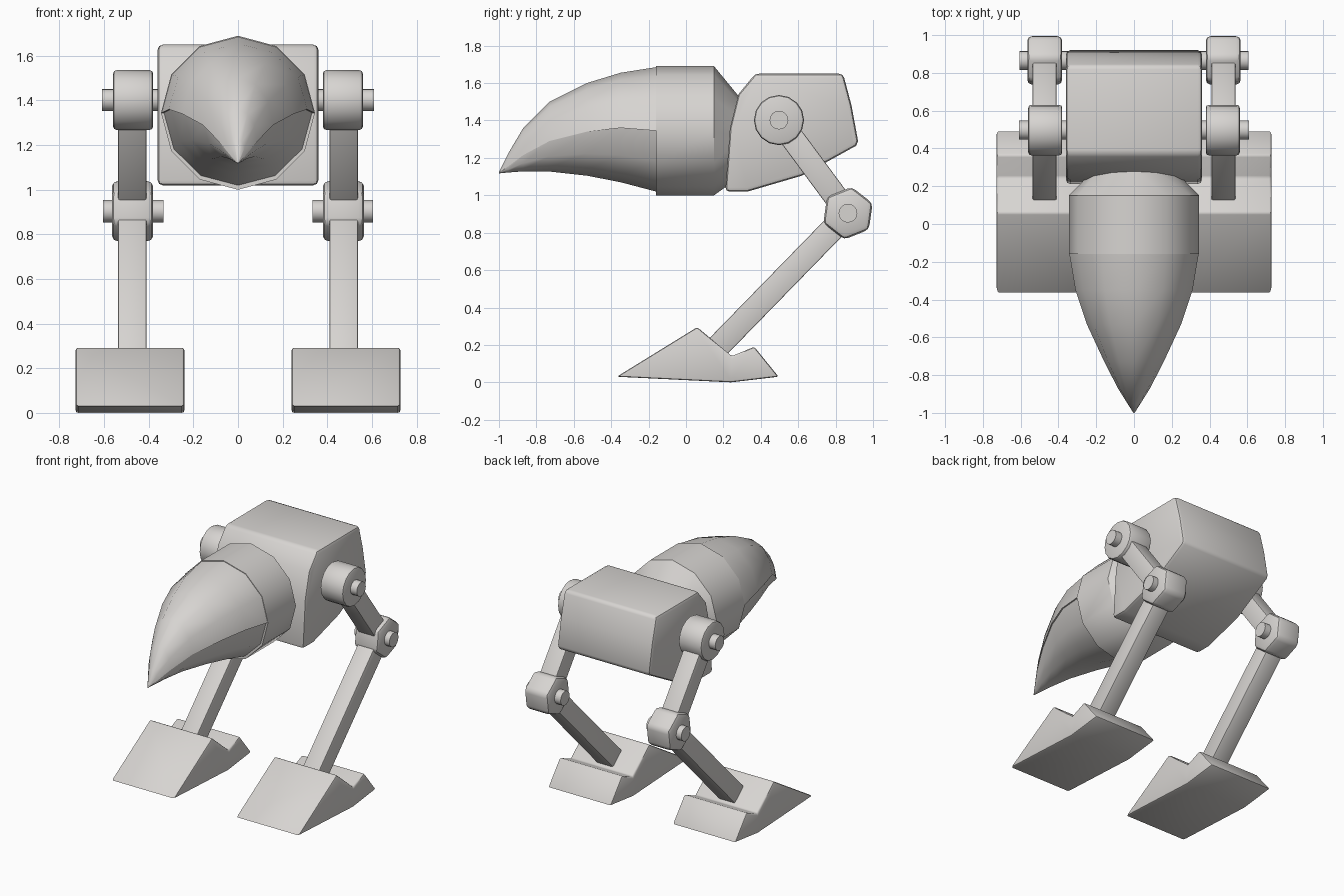
import bpy, bmesh, math

if "Cube" in bpy.data.objects:
    bpy.data.objects.remove(bpy.data.objects["Cube"])

grey = bpy.data.materials.new("warm_grey")
grey.diffuse_color = (0.68, 0.66, 0.64, 1)
grey.use_nodes = True
grey.node_tree.nodes["Principled BSDF"].inputs["Base Color"].default_value = grey.diffuse_color


def finish(name, bm, bevel=0.0, smooth=38):
    """Bevel the hard edges, make the object and smooth its soft edges."""
    bmesh.ops.recalc_face_normals(bm, faces=bm.faces[:])
    if bevel:
        hard = [e for e in bm.edges if e.calc_face_angle(0) > math.radians(40)]
        bmesh.ops.bevel(bm, geom=hard, offset=bevel, segments=2, profile=0.5,
                        affect='EDGES', clamp_overlap=True)
    me = bpy.data.meshes.new(name)
    bm.to_mesh(me)
    bm.free()
    me.materials.append(grey)
    ob = bpy.data.objects.new(name, me)
    bpy.context.collection.objects.link(ob)
    bpy.ops.object.select_all(action='DESELECT')
    ob.select_set(True)
    bpy.context.view_layer.objects.active = ob
    bpy.ops.object.shade_smooth_by_angle(angle=math.radians(smooth))
    return ob


def loft(name, rings, bevel=0.0, smooth=38):
    """Skin a list of equal-length vertex loops and cap both ends."""
    bm = bmesh.new()
    loops = [[bm.verts.new(p) for p in r] for r in rings]
    n = len(loops[0])
    for a, b in zip(loops, loops[1:]):
        for i in range(n):
            j = (i + 1) % n
            bm.faces.new((a[i], a[j], b[j], b[i]))
    bm.faces.new(loops[0])
    bm.faces.new(loops[-1])
    return finish(name, bm, bevel, smooth)


def plate(name, profile, x0, x1, bevel):
    """Extrude a side profile of (y, z) points across x."""
    return loft(name, [[(x, y, z) for y, z in profile] for x in (x0, x1)], bevel)


def disc(centre, r, sides, turn=0):
    return [(centre[0] + r * math.cos(math.radians(turn) + math.tau * i / sides),
             centre[1] + r * math.sin(math.radians(turn) + math.tau * i / sides))
            for i in range(sides)]


def bar(a, b, half):
    """Side profile of a straight strut from a to b."""
    dy, dz = b[0] - a[0], b[1] - a[1]
    d = math.hypot(dy, dz)
    ny, nz = -dz / d * half, dy / d * half
    return [(a[0] + ny, a[1] + nz), (b[0] + ny, b[1] + nz),
            (b[0] - ny, b[1] - nz), (a[0] - ny, a[1] - nz)]


# Body
plate("body", [(0.21, 1.02), (0.33, 1.02), (0.62, 1.105), (0.91, 1.265),
               (0.92, 1.29), (0.885, 1.48), (0.84, 1.65), (0.37, 1.65),
               (0.28, 1.54), (0.235, 1.36)], -0.36, 0.36, 0.022)

# Head drum, tapering back into the body
loft("head", [[(x, y, z) for x, z in disc((0, c), r, 12, 90)]
              for y, c, r in ((-0.16, 1.345, 0.345), (0.15, 1.345, 0.345),
                              (0.29, 1.31, 0.21))])

# Beak stations: y, half width, lip height, top, bottom
stations = [(-0.16, 0.342, 1.345, 1.685, 1.02), (-0.35, 0.31, 1.36, 1.655, 1.07),
            (-0.53, 0.25, 1.34, 1.60, 1.105), (-0.73, 0.157, 1.29, 1.50, 1.127),
            (-0.87, 0.085, 1.215, 1.36, 1.128), (-0.95, 0.035, 1.155, 1.225, 1.122),
            (-1.0, 0.003, 1.12, 1.123, 1.117)]


def beak_half(name, upper):
    rings = []
    for y, w, lip, top, low in stations:
        k, h = (1, top - lip) if upper else (0.97, low - lip)
        rings.append([(k * w * math.cos(math.pi * i / 6), y,
                       lip + h * math.sin(math.pi * i / 6)) for i in range(7)])
    return loft(name, rings)


beak_half("upper_beak", True)
beak_half("lower_beak", False)

# Legs
hip, knee, ankle = (0.497, 1.402), (0.866, 0.904), (0.165, 0.185)
foot = [(-0.37, 0.03), (0.06, 0.295), (0.245, 0.14), (0.365, 0.19),
        (0.495, 0.03), (0.24, 0.0)]
for side, s in (("left", 1), ("right", -1)):
    plate(side + "_hip", disc(hip, 0.134, 16), s * 0.38, s * 0.56, 0.016)
    plate(side + "_hip_axle", disc(hip, 0.05, 16), s * 0.33, s * 0.61, 0)
    plate(side + "_upper_leg", bar(hip, knee, 0.064), s * 0.41, s * 0.537, 0.007)
    plate(side + "_knee", disc(knee, 0.142, 6, 22), s * 0.38, s * 0.565, 0.025)
    plate(side + "_knee_axle", disc(knee, 0.05, 16), s * 0.333, s * 0.605, 0)
    plate(side + "_lower_leg", bar(knee, ankle, 0.064), s * 0.41, s * 0.537, 0.007)
    plate(side + "_foot", foot, s * 0.24, s * 0.728, 0.012)
